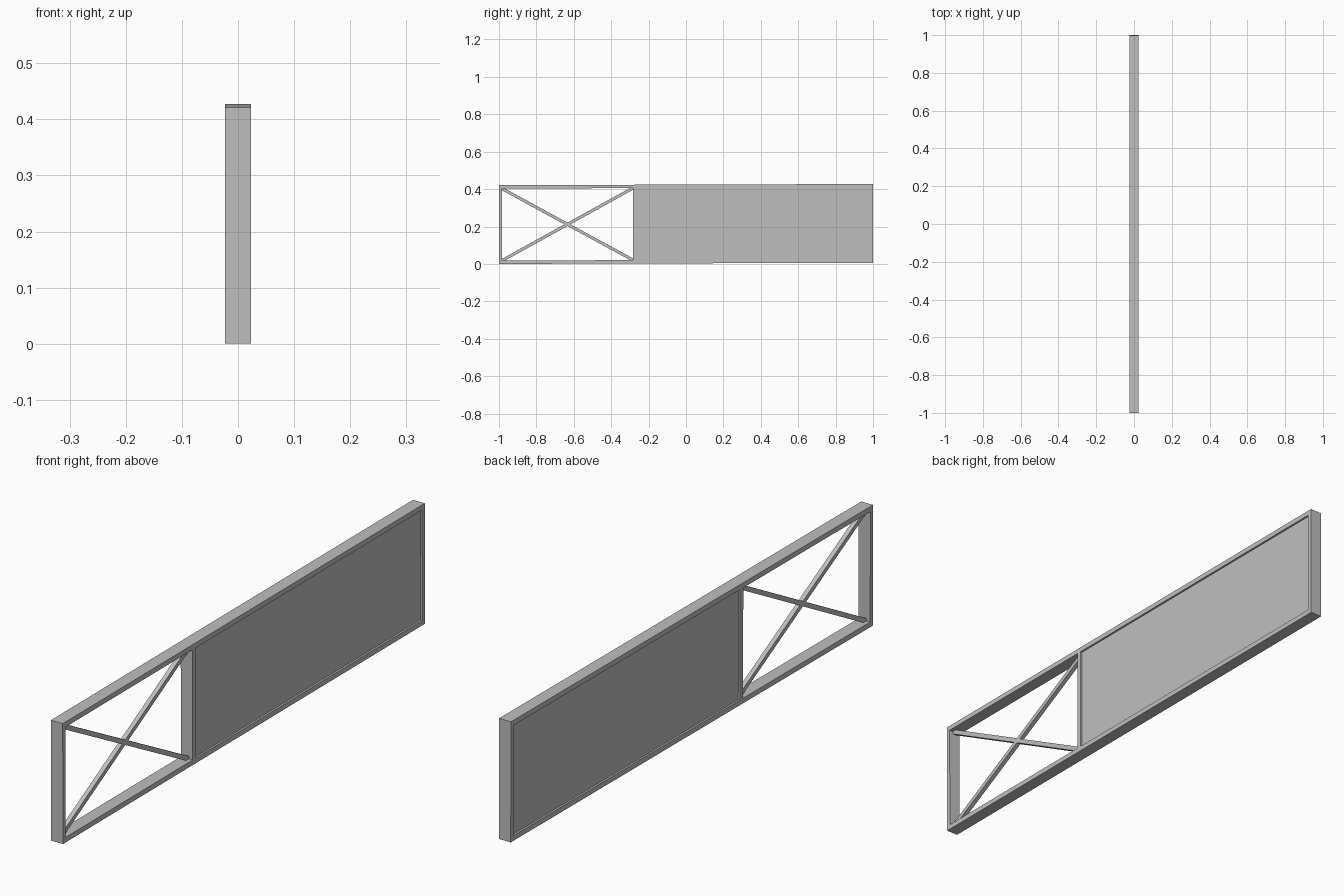
import bpy, bmesh, math
from mathutils import Matrix

cube = bpy.data.objects.get("Cube")
if cube:
    bpy.data.objects.remove(cube, do_unlink=True)

grey = bpy.data.materials.new("light_grey")
grey.use_nodes = True
COLOUR = (0.52, 0.52, 0.52, 1)
grey.diffuse_color = COLOUR
grey.node_tree.nodes["Principled BSDF"].inputs["Base Color"].default_value = COLOUR

# Whole frame leans very slightly along its length
HALF_L, HALF_H, HALF_W = 0.9993, 0.2105, 0.0228
TILT = Matrix.Translation((0, 0, 0.2137)) @ Matrix.Rotation(0.0031, 4, 'X')


def prism(name, outlines, half_x):
    """Extrude flat outlines, given as (y, z) points, along x."""
    bm = bmesh.new()
    for outline in outlines:
        bm.faces.new([bm.verts.new((-half_x, y, z)) for y, z in outline])
    bmesh.ops.remove_doubles(bm, verts=bm.verts[:], dist=1e-5)
    new = bmesh.ops.extrude_face_region(bm, geom=bm.faces[:], use_keep_orig=True)
    top = [v for v in new["geom"] if isinstance(v, bmesh.types.BMVert)]
    bmesh.ops.translate(bm, verts=top, vec=(2 * half_x, 0, 0))
    bmesh.ops.recalc_face_normals(bm, faces=bm.faces[:])
    bm.transform(TILT)
    mesh = bpy.data.meshes.new(name)
    bm.to_mesh(mesh)
    bm.free()
    mesh.materials.append(grey)
    obj = bpy.data.objects.new(name, mesh)
    bpy.context.collection.objects.link(obj)
    return obj


def rect(y0, y1, z0, z1):
    return [(y0, z0), (y1, z0), (y1, z1), (y0, z1)]


# Frame: rails and posts as the filled cells of a grid with two openings
POST, RAIL = 0.015, 0.018
ys = [-HALF_L, -HALF_L + POST, -0.283, -0.266, HALF_L - POST, HALF_L]
zs = [-HALF_H, -HALF_H + RAIL, HALF_H - RAIL, HALF_H]
cells = [rect(ys[i], ys[i + 1], zs[j], zs[j + 1])
         for i in range(5) for j in range(3) if not (j == 1 and i in (1, 3))]
prism("frame", cells, HALF_W)

# Recessed infill panel in the long bay
prism("infill_panel", [rect(ys[3], ys[4], zs[1], zs[2])], 0.016)

# Crossed braces, cut to fit the corners of the open bay
y0, y1, z1 = ys[1], ys[2], zs[2]
angle = math.atan2(2 * z1, y1 - y0)
a, b = 0.008 / math.sin(angle), 0.008 / math.cos(angle)
for name, s in (("rising_brace", 1), ("falling_brace", -1)):
    outline = [(y0, -z1), (y0 + a, -z1), (y1, z1 - b),
               (y1, z1), (y1 - a, z1), (y0, b - z1)]
    prism(name, [[(y, s * z) for y, z in outline]], 0.008)
